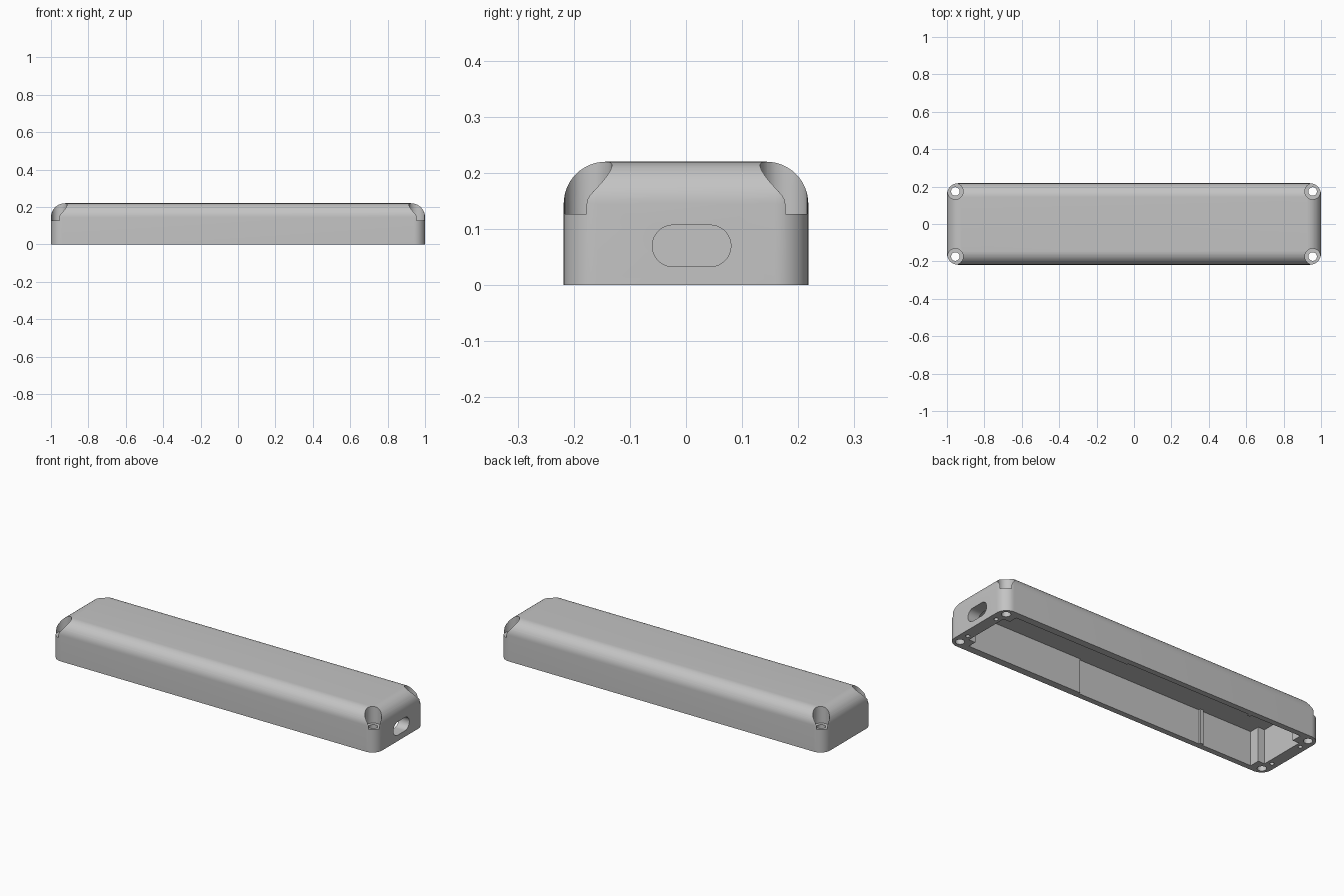
import bpy, bmesh, math
from mathutils import Matrix, Vector

if "Cube" in bpy.data.objects:
    bpy.data.objects.remove(bpy.data.objects["Cube"], do_unlink=True)

HALF_X, HALF_Y, HEIGHT = 1.0, 0.218, 0.22
CORNER, FILLET = 0.06, 0.075

grey = bpy.data.materials.new("light_grey_plastic")
grey.use_nodes = True
grey.diffuse_color = (0.55, 0.55, 0.55, 1)
grey.node_tree.nodes["Principled BSDF"].inputs["Base Color"].default_value = grey.diffuse_color


def rounded(hx, hy, r, steps=12, cx=0.0, cy=0.0):
    """Counter-clockwise outline of a rounded rectangle."""
    pts = []
    for q, (sx, sy) in enumerate([(1, 1), (-1, 1), (-1, -1), (1, -1)]):
        for i in range(steps + 1):
            a = math.pi / 2 * (q + i / steps)
            pts.append((cx + sx * (hx - r) + r * math.cos(a),
                        cy + sy * (hy - r) + r * math.sin(a)))
    return pts


def loft(name, levels, matrix=Matrix()):
    """Solid through a stack of (outline, z) levels."""
    bm = bmesh.new()
    rings = [[bm.verts.new((x, y, z)) for x, y in pts] for pts, z in levels]
    n = len(rings[0])
    for low, high in zip(rings, rings[1:]):
        for i in range(n):
            j = (i + 1) % n
            bm.faces.new((low[i], low[j], high[j], high[i]))
    bm.faces.new(rings[0][::-1])
    bm.faces.new(rings[-1])
    bmesh.ops.remove_doubles(bm, verts=bm.verts, dist=1e-5)
    bmesh.ops.recalc_face_normals(bm, faces=bm.faces)
    bm.transform(matrix)
    mesh = bpy.data.meshes.new(name)
    bm.to_mesh(mesh)
    bm.free()
    mesh.materials.append(grey)
    obj = bpy.data.objects.new(name, mesh)
    bpy.context.collection.objects.link(obj)
    return obj


def cylinder(name, x, y, r, z0, z1, sides=48):
    pts = [(x + r * math.cos(math.tau * i / sides),
            y + r * math.sin(math.tau * i / sides)) for i in range(sides)]
    return loft(name, [(pts, z0), (pts, z1)])


# Outer body: straight walls, then a rounded top edge
levels = [(rounded(HALF_X, HALF_Y, CORNER), 0.0)]
for i in range(15):
    a = math.pi / 2 * i / 14
    inset = FILLET * (1 - math.cos(a))
    levels.append((rounded(HALF_X - inset, HALF_Y - inset, max(CORNER - inset, 0.003)),
                   HEIGHT - FILLET + FILLET * math.sin(a)))
shell = loft("enclosure_shell", levels)
cutters = []

# Cavity open at the bottom, with corner bosses, wall steps and thin ribs
side = [(-0.935, 0.13), (-0.895, 0.13), (-0.895, 0.187), (-0.587, 0.187),
        (-0.587, 0.175), (-0.567, 0.175), (-0.567, 0.187), (0.193, 0.187),
        (0.193, 0.178), (0.895, 0.178), (0.895, 0.13), (0.935, 0.13)]
outline = side + [(x, -y) for x, y in reversed(side)]
cutters.append(loft("cavity_cutter", [(outline, -0.05), (outline, 0.19)]))

# Port slot through one end wall
slot = rounded(0.037, 0.07, 0.0369, cx=-0.07, cy=0.01)
cutters.append(loft("port_cutter", [(slot, 0.9), (slot, 1.1)],
                    Matrix.Rotation(math.pi / 2, 4, 'Y')))

# Screw holes, recessed screw seats and small blind pilot holes
for sx in (-1, 1):
    for sy in (-1, 1):
        x, y = sx * 0.955, sy * 0.174
        cutters.append(cylinder("screw_seat_cutter", x, y, 0.042, 0.127, 0.3))
        cutters.append(cylinder("screw_hole_cutter", x, y, 0.023, -0.05, 0.2))
        cutters.append(cylinder("pilot_cutter", sx * 0.962, sy * 0.107, 0.011, -0.05, 0.07, 24))

bpy.ops.object.select_all(action='DESELECT')
bpy.context.view_layer.objects.active = shell
shell.select_set(True)
for cutter in cutters:
    cutter.hide_render = True
    mod = shell.modifiers.new(cutter.name, 'BOOLEAN')
    mod.operation = 'DIFFERENCE'
    mod.solver = 'EXACT'
    mod.object = cutter
    bpy.ops.object.modifier_apply(modifier=mod.name)
    bpy.data.objects.remove(cutter, do_unlink=True)

bpy.ops.object.shade_smooth_by_angle(angle=math.radians(30))
